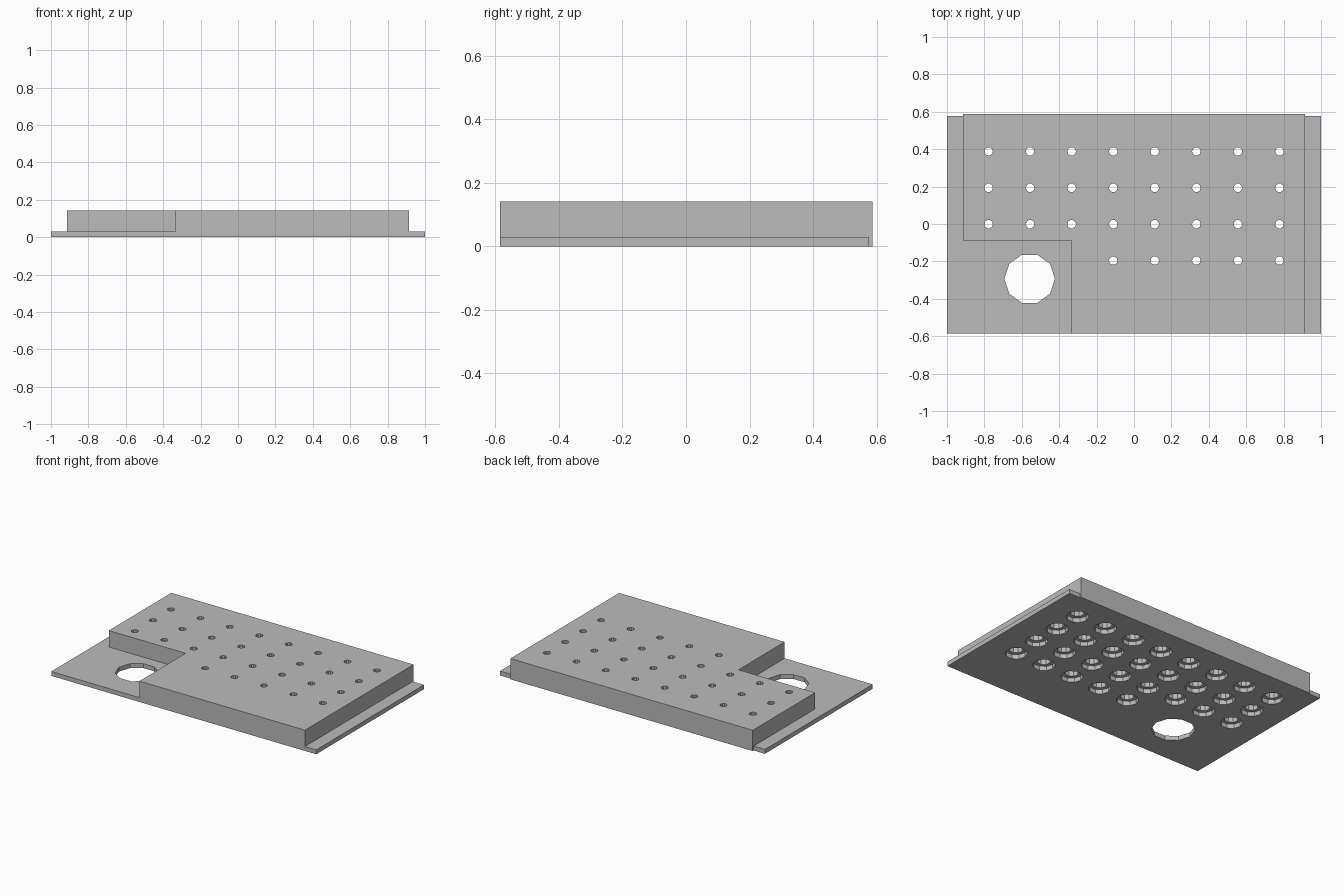
import bpy, bmesh, math

cube = bpy.data.objects.get("Cube")
if cube:
    bpy.data.objects.remove(cube, do_unlink=True)

grey = bpy.data.materials.new("plain grey")
grey.use_nodes = True
grey.diffuse_color = (0.5, 0.5, 0.5, 1)
grey.node_tree.nodes["Principled BSDF"].inputs["Base Color"].default_value = grey.diffuse_color


def finish(name, bm):
    bmesh.ops.recalc_face_normals(bm, faces=bm.faces)
    mesh = bpy.data.meshes.new(name)
    bm.to_mesh(mesh)
    bm.free()
    mesh.materials.append(grey)
    obj = bpy.data.objects.new(name, mesh)
    bpy.context.collection.objects.link(obj)
    return obj


def slab(name, outline, height):
    """Extrude a flat outline up from the ground."""
    bm = bmesh.new()
    face = bm.faces.new([bm.verts.new((x, y, 0)) for x, y in outline])
    top = bmesh.ops.extrude_face_region(bm, geom=[face])["geom"]
    bmesh.ops.translate(bm, vec=(0, 0, height),
                        verts=[v for v in top if isinstance(v, bmesh.types.BMVert)])
    return finish(name, bm)


def add_bore(bm, cx, cy, profile, sides):
    """Closed stepped cylinder; profile is a list of (radius, z)."""
    rings = []
    for r, z in profile:
        rings.append([bm.verts.new((cx + r * math.cos(math.tau * i / sides),
                                    cy + r * math.sin(math.tau * i / sides), z))
                      for i in range(sides)])
    for a, b in zip(rings, rings[1:]):
        for i in range(sides):
            j = (i + 1) % sides
            bm.faces.new((a[i], a[j], b[j], b[i]))
    bm.faces.new(rings[0])
    bm.faces.new(rings[-1])


def combine(target, other, operation):
    """Boolean two parts, keep the result and drop the helper."""
    mod = target.modifiers.new(operation.lower(), "BOOLEAN")
    mod.operation = operation
    mod.solver = "EXACT"
    mod.object = other
    other.hide_render = True
    graph = bpy.context.evaluated_depsgraph_get()
    graph.update()
    result = bpy.data.meshes.new_from_object(target.evaluated_get(graph))
    target.modifiers.clear()
    target.data = result
    bpy.data.objects.remove(other, do_unlink=True)


# Thick housing with one corner cut away
BACK, FRONT, SIDE = 0.587, -0.585, 0.915
housing = slab("perforated_housing", [
    (-SIDE, BACK), (-SIDE, -0.087), (-0.335, -0.087),
    (-0.335, FRONT), (SIDE, FRONT), (SIDE, BACK)], 0.142)

# Thin base plate that shows as side flanges and corner shelf
plate = slab("base_plate", [
    (-1, FRONT), (1, FRONT), (1, 0.577), (-1, 0.577)], 0.03)
combine(housing, plate, "UNION")

# Grid of stepped bores, wide below and narrow on top
cut = bmesh.new()
bore = [(0.07, -0.05), (0.07, 0.03), (0.046, 0.03),
        (0.046, 0.122), (0.023, 0.122), (0.023, 0.2)]
for row in range(4):
    for col in range(8):
        if row == 3 and col < 3:
            continue
        add_bore(cut, (col - 3.5) * 0.2222, 0.388 - row * 0.1945, bore, 10)

# Large opening in the corner shelf
add_bore(cut, -0.558, -0.293, [(0.135, -0.05), (0.135, 0.2)], 10)
combine(housing, finish("hole_cutter", cut), "DIFFERENCE")
